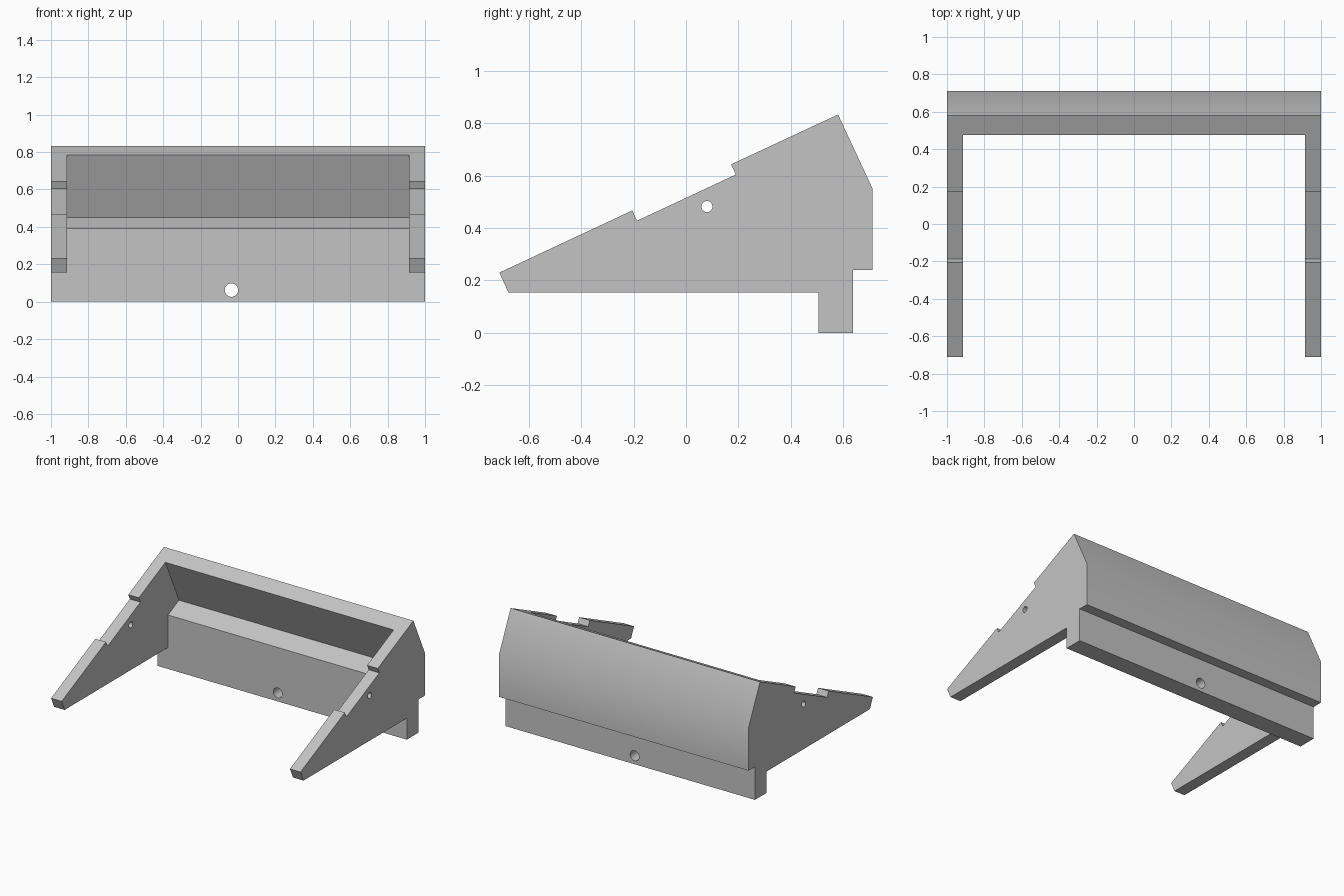
import bpy, bmesh, math
from mathutils import Vector

cube = bpy.data.objects.get("Cube")
if cube:
    bpy.data.objects.remove(cube, do_unlink=True)

grey = bpy.data.materials.new("plain grey")
grey.use_nodes = True
colour = (0.55, 0.55, 0.55, 1)
grey.diffuse_color = colour
grey.node_tree.nodes["Principled BSDF"].inputs["Base Color"].default_value = colour


def extrude_x(name, profile, half_width):
    """Extrude a closed (y, z) profile symmetrically along x."""
    bm = bmesh.new()
    face = bm.faces.new([bm.verts.new((-half_width, y, z)) for y, z in profile])
    grown = bmesh.ops.extrude_face_region(bm, geom=[face])["geom"]
    moved = [v for v in grown if isinstance(v, bmesh.types.BMVert)]
    bmesh.ops.translate(bm, verts=moved, vec=Vector((2 * half_width, 0, 0)))
    bmesh.ops.recalc_face_normals(bm, faces=bm.faces)
    mesh = bpy.data.meshes.new(name)
    bm.to_mesh(mesh)
    bm.free()
    mesh.materials.append(grey)
    obj = bpy.data.objects.new(name, mesh)
    bpy.context.collection.objects.link(obj)
    return obj


def drill(name, radius, length, location, rotation):
    bpy.ops.mesh.primitive_cylinder_add(vertices=32, radius=radius, depth=length,
                                        location=location, rotation=rotation)
    obj = bpy.context.object
    obj.name = name
    obj.data.materials.append(grey)
    return obj


# Side outline: notched sloping arm, roof peak, back and foot
outline = [(-0.712, 0.23), (-0.205, 0.467), (-0.187, 0.428), (0.19, 0.604),
           (0.172, 0.643), (0.58, 0.833), (0.712, 0.55), (0.712, 0.24),
           (0.638, 0.24), (0.638, 0), (0.505, 0), (0.505, 0.155), (-0.678, 0.155)]
bracket = extrude_x("bracket_body", outline, 1.0)

# Space between the arms, with the slanted recess and ledge in the back wall
opening = [(-0.9, -0.1), (0.505, -0.1), (0.505, 0.391), (0.631, 0.45),
           (0.475, 0.784), (0.428, 0.885), (-0.9, 0.885)]
cutters = [
    extrude_x("opening_cutter", opening, 0.915),
    drill("arm_hole_cutter", 0.021, 2.4, (0, 0.08, 0.482), (0, math.pi / 2, 0)),
    drill("wall_hole_cutter", 0.036, 0.5, (-0.035, 0.57, 0.062), (math.pi / 2, 0, 0)),
]

bpy.ops.object.select_all(action="DESELECT")
bracket.select_set(True)
bpy.context.view_layer.objects.active = bracket
for cutter in cutters:
    cutter.hide_render = True
    mod = bracket.modifiers.new(cutter.name, "BOOLEAN")
    mod.operation = "DIFFERENCE"
    mod.solver = "EXACT"
    mod.object = cutter
    bpy.ops.object.modifier_apply(modifier=mod.name)
    bpy.data.objects.remove(cutter, do_unlink=True)

# Soft bend across the back, crisp edges elsewhere
bpy.ops.object.shade_smooth_by_angle(angle=math.radians(30))
